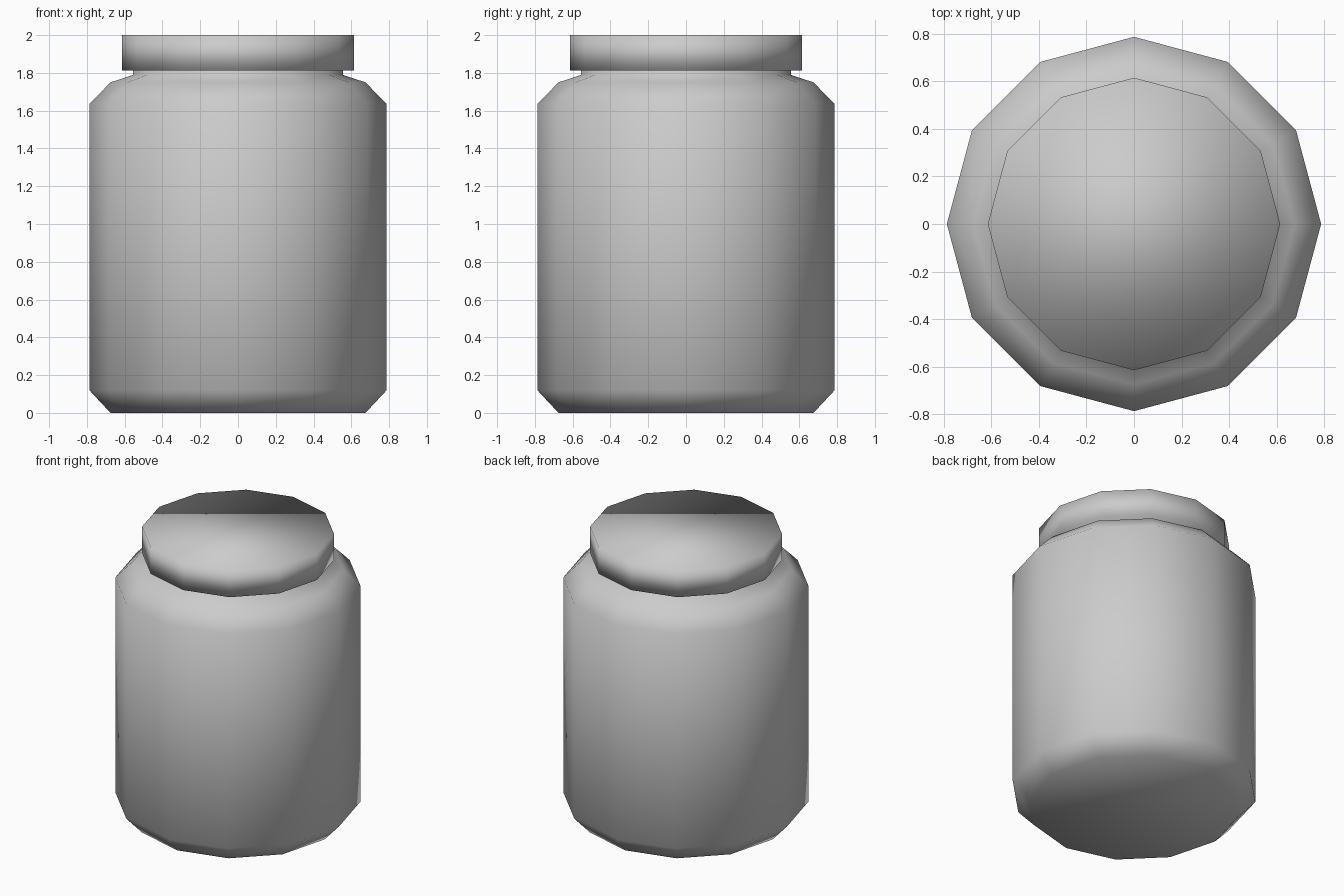
import bpy, bmesh
from math import cos, sin, pi

if "Cube" in bpy.data.objects:
    bpy.data.objects.remove(bpy.data.objects["Cube"])

SIDES = 12


def turned(name, profile):
    """Closed 12-sided turned solid from (radius, z) points, smooth shaded."""
    bm = bmesh.new()
    rings = []
    for r, z in profile:
        rings.append([bm.verts.new((r * cos(2 * pi * i / SIDES),
                                    r * sin(2 * pi * i / SIDES), z))
                      for i in range(SIDES)])
    for low, high in zip(rings, rings[1:]):
        for i in range(SIDES):
            j = (i + 1) % SIDES
            bm.faces.new((low[i], low[j], high[j], high[i]))
    bm.faces.new(rings[0][::-1])
    bm.faces.new(rings[-1])
    for f in bm.faces:
        f.smooth = True
    mesh = bpy.data.meshes.new(name)
    bm.to_mesh(mesh)
    bm.free()
    obj = bpy.data.objects.new(name, mesh)
    bpy.context.collection.objects.link(obj)
    return obj


# Jar body: chamfered base, straight wall, chamfered shoulder and short neck
turned("jar_body", [(0.675, 0), (0.787, 0.12), (0.787, 1.635),
                    (0.675, 1.75), (0.555, 1.79), (0.555, 1.83)])

# Lid: plain disc overhanging the neck
turned("lid", [(0.615, 1.813), (0.615, 2.0)])
